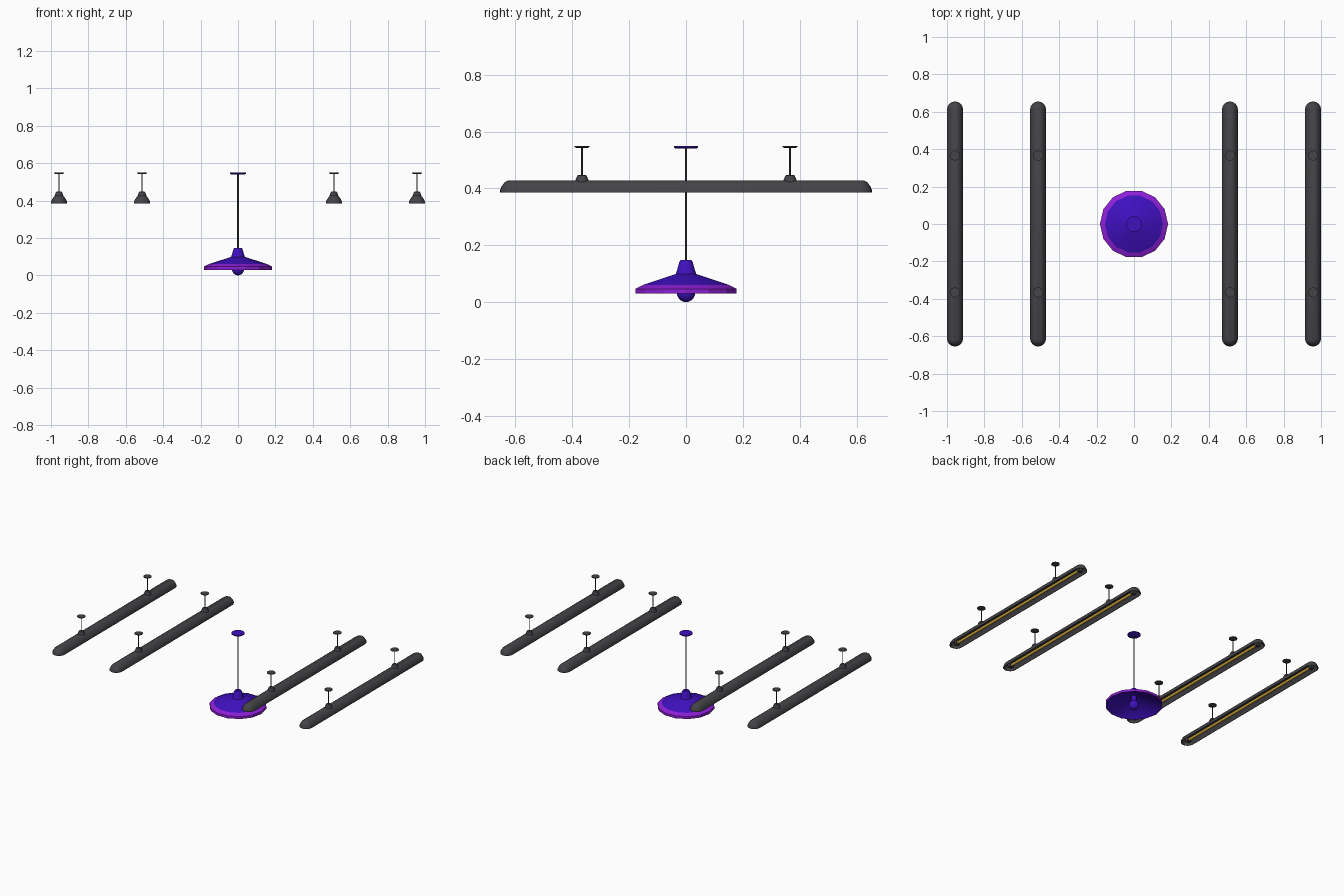
import bpy, bmesh, math
from mathutils import Matrix

if "Cube" in bpy.data.objects:
    bpy.data.objects.remove(bpy.data.objects["Cube"])


def mat(name, c):
    m = bpy.data.materials.new(name)
    m.diffuse_color = (*c, 1)
    m.use_nodes = True
    m.node_tree.nodes["Principled BSDF"].inputs["Base Color"].default_value = m.diffuse_color
    return m


BLUE = mat("deep blue", (0.05, 0.005, 0.52))
PURPLE = mat("violet", (0.27, 0.014, 0.68))
GREY = mat("charcoal", (0.058, 0.058, 0.065))
GOLD = mat("warm gold", (0.70, 0.42, 0.04))


def finish(name, bm, mats, loc=(0, 0, 0), angle=35):
    bmesh.ops.recalc_face_normals(bm, faces=bm.faces)
    me = bpy.data.meshes.new(name)
    bm.to_mesh(me)
    bm.free()
    for m in mats:
        me.materials.append(m)
    ob = bpy.data.objects.new(name, me)
    bpy.context.collection.objects.link(ob)
    ob.location = loc
    bpy.context.view_layer.objects.active = ob
    ob.select_set(True)
    bpy.ops.object.shade_smooth_by_angle(angle=math.radians(angle))
    ob.select_set(False)
    return ob


def loft(profile, n, half=0.0):
    """Stack rings (radius, z); half > 0 stretches circles into stadiums along y."""
    bm = bmesh.new()
    rings = []
    for r, z in profile:
        ring = []
        for i in range(n):
            a = 2 * math.pi * i / n
            s = half if i <= n // 2 else -half
            ring.append(bm.verts.new((r * math.cos(a), r * math.sin(a) + s, z)))
        if half:  # closing corners of the straight sides
            ring.insert(n // 2 + 1, bm.verts.new((-r, -half, z)))
            ring.append(bm.verts.new((r, -half, z)))
        rings.append(ring)
    for a, b in zip(rings, rings[1:]):
        for i in range(len(a)):
            j = (i + 1) % len(a)
            bm.faces.new((a[i], a[j], b[j], b[i]))
    bm.faces.new(rings[0])
    bm.faces.new(rings[-1])
    return bm


def turned(name, profile, m, loc=(0, 0, 0), n=16):
    return finish(name, loft(profile, n), [m], loc)


# pendant shade: hollow dish with a violet rim band
bm = loft([(0.02, 0.095), (0.035, 0.093), (0.148, 0.055), (0.177, 0.031),
           (0.182, 0.03), (0.182, 0.047), (0.155, 0.061), (0.037, 0.099),
           (0.033, 0.110), (0.024, 0.142), (0.019, 0.148)], 14)
for f in bm.faces:
    c = f.calc_center_median()
    if math.hypot(c.x, c.y) > 0.163 and abs(max(v.co.xy.length for v in f.verts) - 0.182) < 1e-4:
        f.material_index = 1
finish("pendant_shade", bm, [BLUE, PURPLE], angle=25)

# pendant bulb, rod and ceiling plate
bm = bmesh.new()
bmesh.ops.create_uvsphere(bm, u_segments=16, v_segments=10, radius=0.032)
finish("pendant_bulb", bm, [BLUE], (0, 0, 0.032))
turned("bulb_socket", [(0.016, 0.05), (0.016, 0.096)], BLUE)
turned("pendant_rod", [(0.0045, 0.14), (0.0045, 0.545)], GREY, n=10)
turned("pendant_ceiling_plate", [(0.036, 0.54), (0.042, 0.544), (0.042, 0.55)], BLUE)

# four long tube lamps
HALF = 0.612
for k, x in enumerate((-0.957, -0.513, 0.513, 0.957)):
    # hollow trough shade with rounded ends
    finish(f"trough_shade_{k}", loft(
        [(0.012, 0.420), (0.026, 0.412), (0.036, 0.395), (0.039, 0.385),
         (0.043, 0.385), (0.043, 0.393), (0.037, 0.407), (0.027, 0.421),
         (0.015, 0.428)], 16, HALF), [GREY], (x, 0, 0))
    # glowing tube and end sockets
    bm = bmesh.new()
    bmesh.ops.create_cone(bm, cap_ends=True, segments=12, radius1=0.009, radius2=0.009,
                          depth=1.19, matrix=Matrix.Rotation(math.pi / 2, 4, 'X'))
    finish(f"light_tube_{k}", bm, [GOLD], (x, 0, 0.399))
    for s in (-1, 1):
        bm = bmesh.new()
        bmesh.ops.create_cube(bm, size=1, matrix=Matrix.Diagonal((0.026, 0.022, 0.03, 1)))
        finish(f"tube_socket_{k}", bm, [GREY], (x, s * 0.605, 0.402))
        # hanger: collar, rod and ceiling plate
        at = (x, s * 0.366, 0)
        turned(f"hanger_collar_{k}", [(0.024, 0.422), (0.022, 0.432), (0.016, 0.446),
                                      (0.012, 0.448)], GREY, at)
        turned(f"hanger_rod_{k}", [(0.003, 0.44), (0.003, 0.546)], GREY, at, 8)
        turned(f"hanger_plate_{k}", [(0.021, 0.543), (0.027, 0.546), (0.027, 0.55)], GREY, at)
